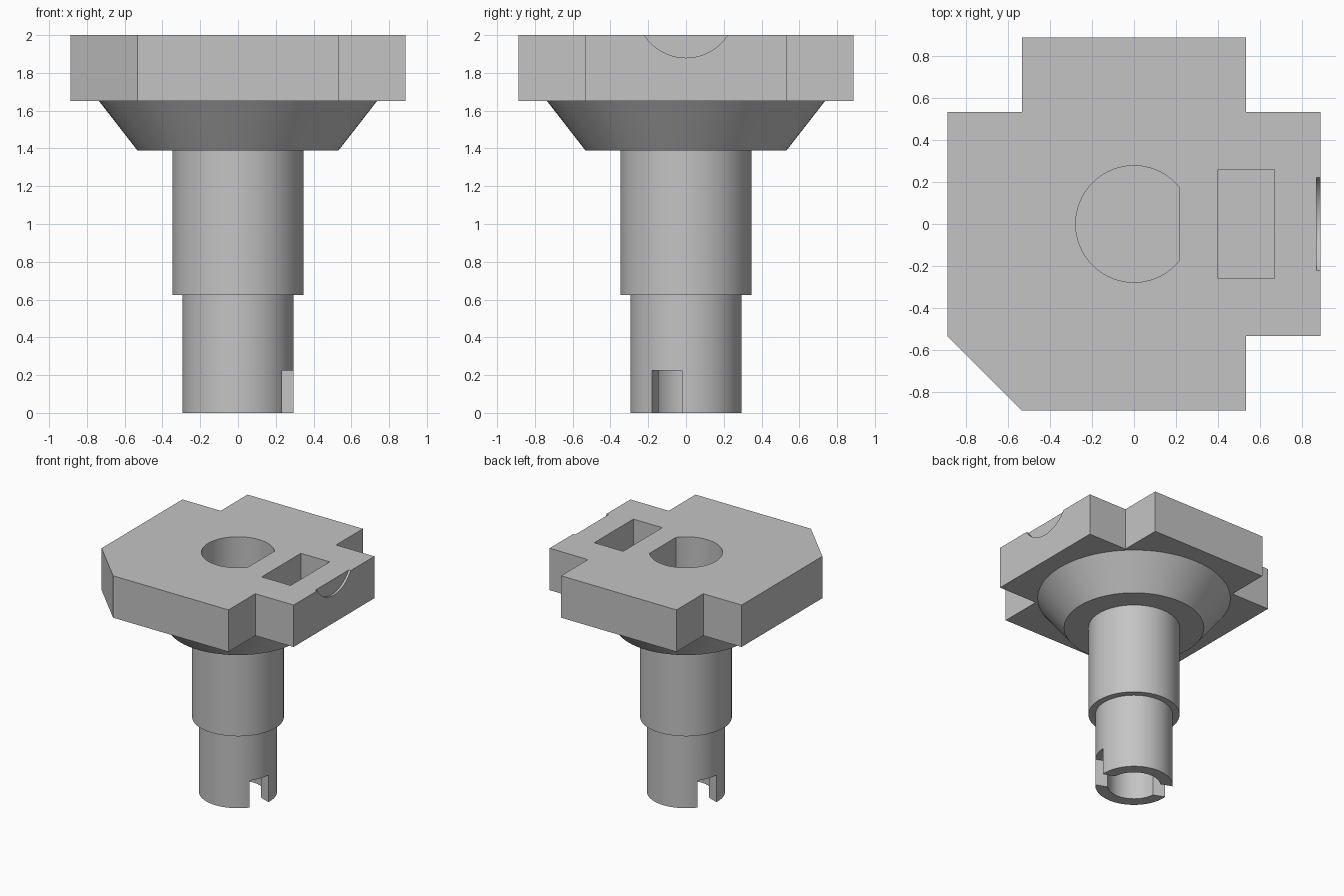
import bpy, bmesh, math
from mathutils import Matrix, Vector

if "Cube" in bpy.data.objects:
    bpy.data.objects.remove(bpy.data.objects["Cube"], do_unlink=True)

GREY = (0.55, 0.55, 0.55, 1.0)
mat = bpy.data.materials.new("plain grey")
mat.use_nodes = True
mat.diffuse_color = GREY
mat.node_tree.nodes["Principled BSDF"].inputs["Base Color"].default_value = GREY


def add_object(name, bm):
    bmesh.ops.recalc_face_normals(bm, faces=bm.faces)
    mesh = bpy.data.meshes.new(name)
    bm.to_mesh(mesh)
    bm.free()
    mesh.materials.append(mat)
    obj = bpy.data.objects.new(name, mesh)
    bpy.context.collection.objects.link(obj)
    return obj


def prism(name, outline, z0, z1, matrix=Matrix()):
    """Extrude a closed outline from z0 to z1, then place it."""
    bm = bmesh.new()
    face = bm.faces.new([bm.verts.new((x, y, z0)) for x, y in outline])
    out = bmesh.ops.extrude_face_region(bm, geom=[face])
    verts = [v for v in out["geom"] if isinstance(v, bmesh.types.BMVert)]
    bmesh.ops.translate(bm, verts=verts, vec=(0, 0, z1 - z0))
    bm.transform(matrix)
    return add_object(name, bm)


def lathe(name, profile, steps=96):
    """Turn an (r, z) profile about the vertical axis."""
    bm = bmesh.new()
    verts = [bm.verts.new((r, 0, z)) for r, z in profile]
    edges = [bm.edges.new(pair) for pair in zip(verts, verts[1:])]
    bmesh.ops.spin(bm, geom=verts + edges, cent=(0, 0, 0), axis=(0, 0, 1),
                   angle=math.tau, steps=steps)
    bmesh.ops.remove_doubles(bm, verts=bm.verts, dist=0.0001)
    return add_object(name, bm)


def rectangle(x0, x1, y0, y1):
    return [(x0, y0), (x1, y0), (x1, y1), (x0, y1)]


def arc(r, start, end, count):
    return [(r * math.cos(a), r * math.sin(a)) for a in
            (start + (end - start) * i / count for i in range(count + 1))]


def finish(obj, cutters):
    """Cut the part, then smooth its round faces."""
    bpy.ops.object.select_all(action='DESELECT')
    bpy.context.view_layer.objects.active = obj
    obj.select_set(True)
    for cutter in cutters:
        mod = obj.modifiers.new("cut", 'BOOLEAN')
        mod.operation = 'DIFFERENCE'
        mod.solver = 'EXACT'
        mod.object = cutter
        bpy.ops.object.modifier_apply(modifier=mod.name)
    bpy.ops.object.shade_smooth_by_angle(angle=math.radians(30))


# Plate: three notched corners and one chamfered corner
W, N = 0.887, 0.533
outline = [(-W, -N), (-N, -W), (N, -W), (N, -N), (W, -N), (W, N),
           (N, N), (N, W), (-N, W), (-N, N), (-W, N)]
plate = prism("top_plate", outline, 1.65, 2.0)

# Stepped shaft with conical collar and a bore in the lower end
shaft = lathe("stepped_shaft", [
    (0, 1.65), (0.735, 1.65), (0.533, 1.39), (0.347, 1.39), (0.347, 0.625),
    (0.295, 0.625), (0.295, 0), (0.202, 0), (0.202, 0.5), (0, 0.5)])

# Cutters: D-shaped socket, pocket, shallow side recess, cross slot
flat = math.acos(0.215 / 0.277)
socket = prism("socket_cutter", arc(0.277, flat, math.tau - flat, 72), 0.9, 2.1)
pocket = prism("pocket_cutter", rectangle(0.4, 0.667, -0.258, 0.258), 1.7, 2.1)
recess = prism("recess_cutter", arc(0.262, 0, math.tau, 96)[:-1], 0.868, 0.95,
               Matrix.Translation(Vector((0, 0, 2.142))) @ Matrix.Rotation(math.pi / 2, 4, 'Y'))
slot = prism("slot_cutter", rectangle(-0.4, 0.4, -0.0855, 0.0855), -0.1, 0.225,
             Matrix.Rotation(math.radians(-20.75), 4, 'Z'))

finish(plate, [socket, pocket, recess])
finish(shaft, [socket, slot])
for cutter in (socket, pocket, recess, slot):
    bpy.data.objects.remove(cutter, do_unlink=True)
